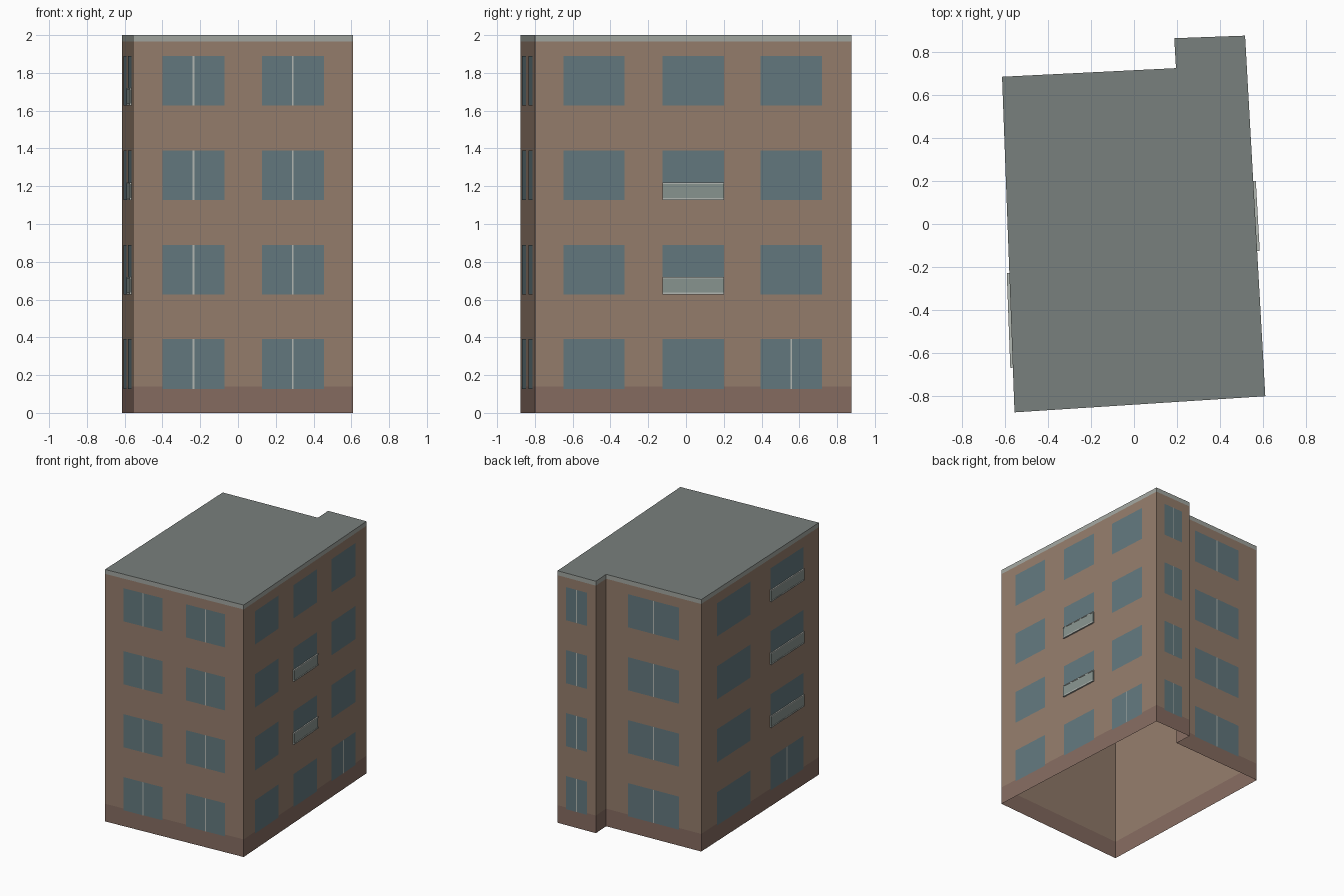
import bpy, bmesh
from mathutils import Vector

if "Cube" in bpy.data.objects:
    bpy.data.objects.remove(bpy.data.objects["Cube"])

# Footprint corners, counter-clockwise from front left
FOOT = [Vector(p) for p in ((-0.555, -0.875), (0.61, -0.80), (0.516, 0.875),
                            (0.187, 0.863), (0.195, 0.724), (-0.613, 0.684))]
FLOORS = [0.127, 0.627, 1.127, 1.627]
WIN_H = 0.263


def material(name, rgb):
    m = bpy.data.materials.new(name)
    m.diffuse_color = (*rgb, 1)
    m.use_nodes = True
    m.node_tree.nodes["Principled BSDF"].inputs["Base Color"].default_value = m.diffuse_color
    return m


BRICK = material("brick", (0.30, 0.205, 0.15))
BASE = material("plinth_brown", (0.24, 0.15, 0.12))
TRIM = material("trim_grey", (0.36, 0.38, 0.35))
ROOF = material("roof_grey", (0.19, 0.215, 0.205))
GLASS = material("glass_blue", (0.125, 0.19, 0.21))
PANEL = material("panel_grey", (0.25, 0.30, 0.28))
RAIL = material("rail_light", (0.45, 0.48, 0.45))


def finish(name, bm, mat):
    me = bpy.data.meshes.new(name)
    bm.to_mesh(me)
    bm.free()
    me.materials.append(mat)
    bpy.context.collection.objects.link(bpy.data.objects.new(name, me))


def band(name, z0, z1, mat):
    """Ring of wall faces around the footprint, open above and below."""
    bm = bmesh.new()
    lo = [bm.verts.new((*p, z0)) for p in FOOT]
    hi = [bm.verts.new((*p, z1)) for p in FOOT]
    for i in range(len(FOOT)):
        j = (i + 1) % len(FOOT)
        bm.faces.new((lo[i], lo[j], hi[j], hi[i]))
    finish(name, bm, mat)


def wall_point(side, t, out, z):
    a, b = FOOT[side], FOOT[(side + 1) % len(FOOT)]
    d = b - a
    n = Vector((d.y, -d.x)).normalized()
    return (*(a + d * t + n * out), z)


def plate(bm, side, t0, t1, z0, z1, out):
    """Flat rectangle lying just in front of a wall."""
    bm.faces.new([bm.verts.new(wall_point(side, t, out, z))
                  for t, z in ((t0, z0), (t1, z0), (t1, z1), (t0, z1))])


def block(bm, side, t0, t1, z0, z1, depth):
    """Box standing out from a wall."""
    q = ((t0, z0), (t1, z0), (t1, z1), (t0, z1))
    back = [bm.verts.new(wall_point(side, t, 0, z)) for t, z in q]
    front = [bm.verts.new(wall_point(side, t, depth, z)) for t, z in q]
    bm.faces.new(front)
    for i in range(4):
        j = (i + 1) % 4
        bm.faces.new((back[i], back[j], front[j], front[i]))


# Building shell: plinth, walls, parapet band, flat roof
band("plinth", 0, 0.14, BASE)
band("walls", 0.14, 1.965, BRICK)
band("parapet_band", 1.965, 2, TRIM)
bm = bmesh.new()
bm.faces.new([bm.verts.new((*p, 2)) for p in FOOT])
finish("roof", bm, ROOF)

# Window columns per side: name, side, spans, {column: floors with a mullion},
# {column: floors with a balcony}
ALL = (0, 1, 2, 3)
SIDES = [
    ("front", 0, ((0.133, 0.415), (0.585, 0.867)), {0: ALL, 1: ALL}, {}),
    ("right", 1, ((0.090, 0.283), (0.403, 0.597), (0.713, 0.907)), {2: (0,)}, {1: (1, 2)}),
    ("back_bay", 2, ((0.23, 0.77),), {0: ALL}, {}),
    ("back", 4, ((0.23, 0.77),), {0: ALL}, {}),
    ("left", 5, ((0.133, 0.415), (0.585, 0.867)), {1: (0,)}, {1: (1, 2, 3)}),
]

for name, side, spans, mullions, balconies in SIDES:
    length = (FOOT[(side + 1) % len(FOOT)] - FOOT[side]).length
    glass, bars, panels, rails = (bmesh.new() for _ in range(4))
    for col, (t0, t1) in enumerate(spans):
        for f, z in enumerate(FLOORS):
            plate(glass, side, t0, t1, z, z + WIN_H, 0.002)
            if f in mullions.get(col, ()):
                mid, w = (t0 + t1) / 2, 0.004 / length
                plate(bars, side, mid - w, mid + w, z, z + WIN_H, 0.003)
            if f in balconies.get(col, ()):
                block(panels, side, t0, t1, z + 0.01, z + 0.085, 0.01)
                block(rails, side, t0, t1, z, z + 0.01, 0.012)
                block(rails, side, t0, t1, z + 0.085, z + 0.093, 0.012)
    finish(name + "_windows", glass, GLASS)
    for part, b, mat in (("_mullions", bars, RAIL), ("_balcony_panels", panels, PANEL),
                         ("_balcony_rails", rails, RAIL)):
        if b.faces:
            finish(name + part, b, mat)
        else:
            b.free()
